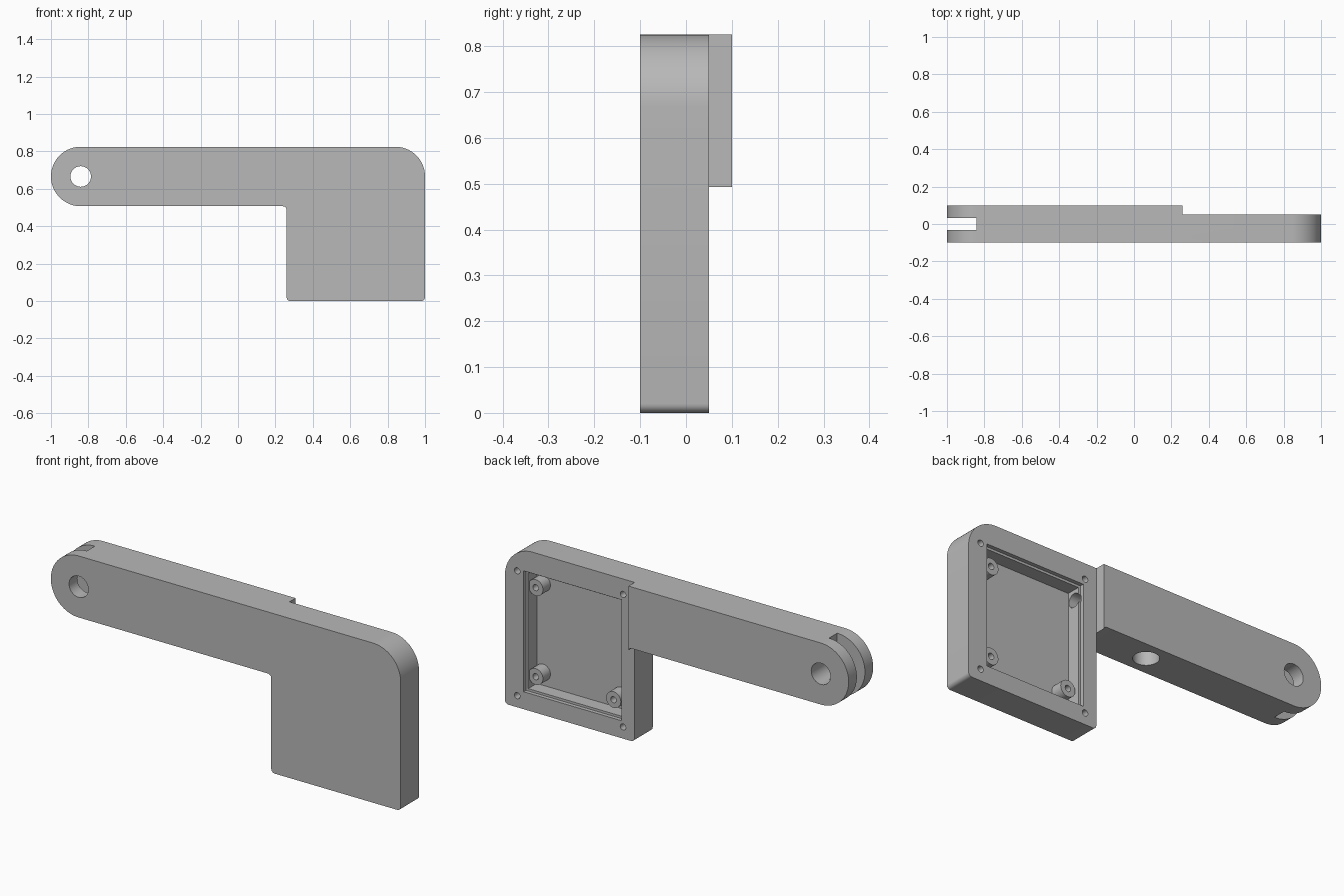
import bpy, bmesh, math
from mathutils import Matrix, Vector

cube = bpy.data.objects.get("Cube")
if cube:
    bpy.data.objects.remove(cube, do_unlink=True)

grey = bpy.data.materials.new("plain grey")
grey.use_nodes = True
GREY = (0.48, 0.48, 0.48, 1)
grey.diffuse_color = GREY
grey.node_tree.nodes["Principled BSDF"].inputs["Base Color"].default_value = GREY


def make_object(name, bm):
    bmesh.ops.recalc_face_normals(bm, faces=bm.faces[:])
    mesh = bpy.data.meshes.new(name)
    bm.to_mesh(mesh)
    bm.free()
    mesh.materials.append(grey)
    obj = bpy.data.objects.new(name, mesh)
    bpy.context.collection.objects.link(obj)
    return obj


def arc(cx, cz, r, start, end, steps):
    angles = [math.radians(start + (end - start) * i / steps) for i in range(steps + 1)]
    return [(cx + r * math.cos(a), cz + r * math.sin(a)) for a in angles]


def extrude(name, outline, y0, y1):
    bm = bmesh.new()
    face = bm.faces.new([bm.verts.new((x, y0, z)) for x, z in outline])
    side = bmesh.ops.extrude_face_region(bm, geom=[face])["geom"]
    verts = [v for v in side if isinstance(v, bmesh.types.BMVert)]
    bmesh.ops.translate(bm, verts=verts, vec=(0, y1 - y0, 0))
    return make_object(name, bm)


def block(name, x0, x1, y0, y1, z0, z1):
    return extrude(name, [(x0, z0), (x1, z0), (x1, z1), (x0, z1)], y0, y1)


def rod(name, start, end, r, sides=32):
    a, b = Vector(start), Vector(end)
    turn = (b - a).to_track_quat('Z', 'Y').to_matrix().to_4x4()
    bm = bmesh.new()
    bmesh.ops.create_cone(bm, cap_ends=True, segments=sides, radius1=r, radius2=r,
                          depth=(b - a).length,
                          matrix=Matrix.Translation((a + b) / 2) @ turn)
    return make_object(name, bm)


def combine(body, tool, operation='DIFFERENCE'):
    tool.hide_render = True
    mod = body.modifiers.new(operation.lower(), 'BOOLEAN')
    mod.operation, mod.object, mod.solver = operation, tool, 'EXACT'
    bpy.context.view_layer.objects.active = body
    bpy.ops.object.modifier_apply(modifier=mod.name)
    bpy.data.objects.remove(tool, do_unlink=True)


# Arm and housing share one rounded outline
TOP, R, F, HX = 0.825, 0.159, 0.02, 0.26
PIN_X, PIN_Z = -1 + R, TOP - R
outline = (arc(PIN_X, PIN_Z, R, 90, 270, 40)
           + arc(HX - F, TOP - 2 * R - F, F, 90, 0, 6)
           + arc(HX + F, F, F, 180, 270, 6)
           + arc(1 - F, F, F, 270, 360, 6)
           + arc(1 - R, TOP - R, R, 0, 90, 20))
body = extrude("bracket_body", outline, -0.1, 0.1)

# Step the housing back, then open the fork and its pin hole
BACK = 0.05
combine(body, block("housing_step", HX - 0.001, 1.1, BACK, 0.2, -0.1, 1))
combine(body, block("fork_slot", -1.1, PIN_X, -0.033, 0.033, 0.4, 1))
combine(body, rod("pin_hole", (PIN_X, -0.2, PIN_Z), (PIN_X, 0.2, PIN_Z), 0.055, 48))

# Rear pocket with a shallow lid ledge
FLOOR = -0.04
combine(body, block("lid_ledge", 0.335, 0.893, 0.03, 0.2, 0.09, 0.715))
combine(body, block("pocket", 0.347, 0.881, FLOOR, 0.2, 0.102, 0.703))

# Cable channel from the pocket to the underside of the arm
combine(body, rod("cable_channel", (-0.07, 0, 0.65), (0.4, 0, 0.65), 0.035))
combine(body, rod("cable_exit", (-0.07, 0, 0.4), (-0.07, 0, 0.67), 0.06))

# Mounting posts with pilot holes
for x, z in [(0.845, 0.63), (0.845, 0.17), (0.4, 0.17)]:
    combine(body, rod("post", (x, FLOOR - 0.02, z), (x, 0.021, z), 0.042), 'UNION')
    combine(body, rod("post_hole", (x, FLOOR + 0.01, z), (x, 0.2, z), 0.016, 20))

# Lid screw holes around the pocket
for x, z in [(0.93, 0.705), (0.93, 0.06), (0.325, 0.745), (0.325, 0.06)]:
    combine(body, rod("screw_hole", (x, -0.03, z), (x, 0.2, z), 0.016, 20))

bpy.ops.object.select_all(action='DESELECT')
body.select_set(True)
bpy.context.view_layer.objects.active = body
bpy.ops.object.shade_smooth_by_angle(angle=math.radians(30))
